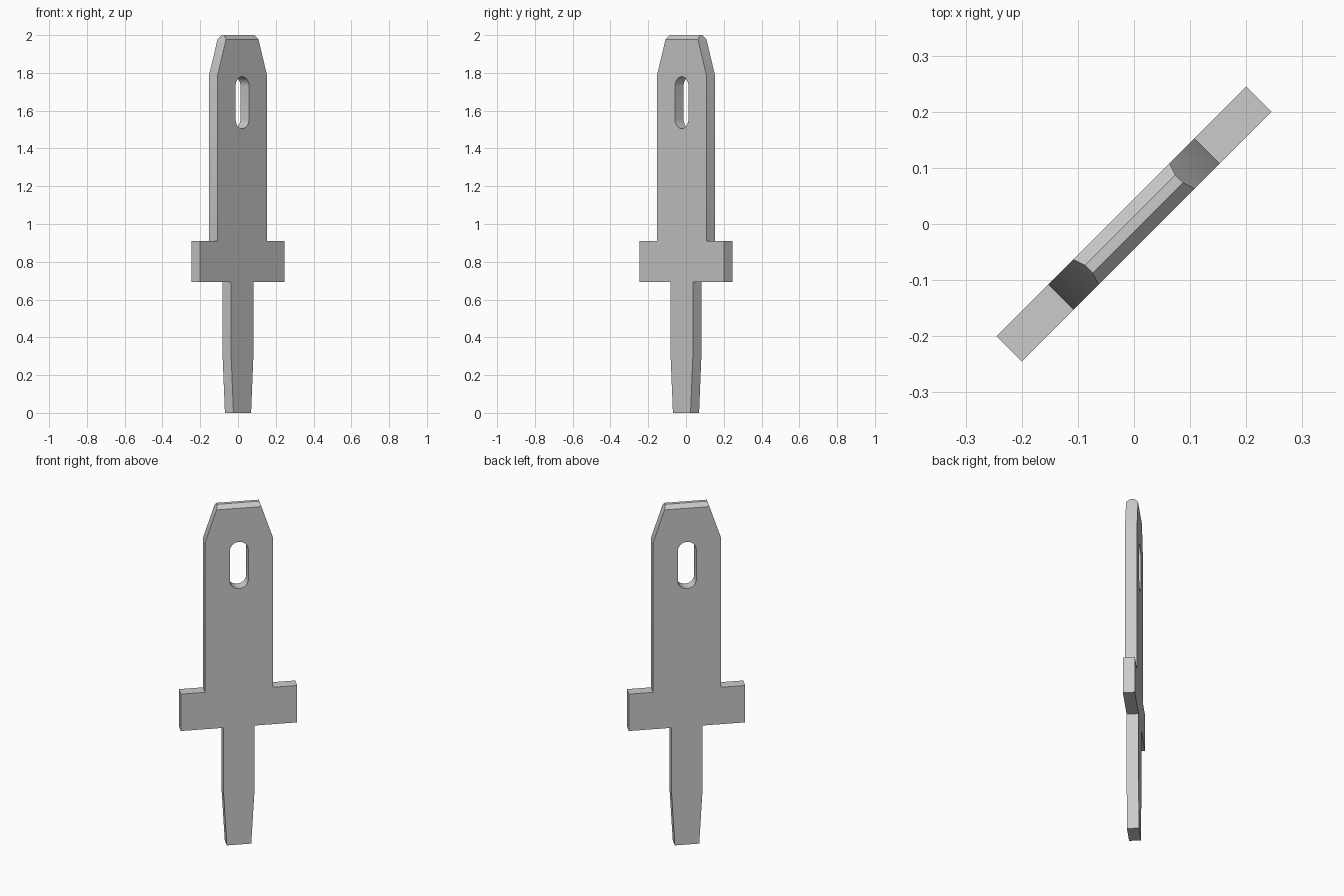
import bpy, bmesh, math

if "Cube" in bpy.data.objects:
    bpy.data.objects.remove(bpy.data.objects["Cube"])

HALF_THICK = 0.032
TURN = math.radians(45)

steel = bpy.data.materials.new("grey_steel")
steel.use_nodes = True
colour = (0.6, 0.6, 0.6, 1)
steel.diffuse_color = colour
steel.node_tree.nodes["Principled BSDF"].inputs["Base Color"].default_value = colour


def plate(name, outline, half_thick, chamfer=0):
    """Extrude an (x, z) outline through y, optionally chamfering the top edges."""
    bm = bmesh.new()
    face = bm.faces.new([bm.verts.new((x, -half_thick, z)) for x, z in outline])
    side = bmesh.ops.extrude_face_region(bm, geom=[face])["geom"]
    moved = [v for v in side if isinstance(v, bmesh.types.BMVert)]
    bmesh.ops.translate(bm, verts=moved, vec=(0, 2 * half_thick, 0))
    bmesh.ops.recalc_face_normals(bm, faces=bm.faces)
    if chamfer:
        top = max(v.co.z for v in bm.verts)
        rim = [e for e in bm.edges
               if all(v.co.z > top - 0.001 for v in e.verts)
               and abs(e.verts[0].co.y - e.verts[1].co.y) < 0.001]
        bmesh.ops.bevel(bm, geom=rim, offset=chamfer, segments=1, affect='EDGES')
    mesh = bpy.data.meshes.new(name)
    bm.to_mesh(mesh)
    bm.free()
    mesh.materials.append(steel)
    obj = bpy.data.objects.new(name, mesh)
    bpy.context.collection.objects.link(obj)
    obj.rotation_euler.z = TURN
    return obj


# Blade silhouette: one side from tip to top, then mirrored
half = [(0.066, 0), (0.085, 0.33), (0.085, 0.693), (0.315, 0.693),
        (0.315, 0.91), (0.184, 0.91), (0.184, 1.79), (0.114, 2.0)]
outline = half + [(-x, z) for x, z in reversed(half)]
blade = plate("blade_with_crossbar", outline, HALF_THICK, chamfer=0.022)

# Rounded slot cut through the upper blade
radius, low, high, steps = 0.05, 1.555, 1.73, 16
slot = []
for start, centre in ((0, high), (math.pi, low)):
    for i in range(steps + 1):
        a = start + math.pi * i / steps
        slot.append((radius * math.cos(a), centre + radius * math.sin(a)))
cutter = plate("slot_cutter", slot, 0.1)
cutter.hide_render = True

cut = blade.modifiers.new("slot", 'BOOLEAN')
cut.operation = 'DIFFERENCE'
cut.solver = 'EXACT'
cut.object = cutter
bpy.context.view_layer.update()
bpy.ops.object.select_all(action='DESELECT')
blade.select_set(True)
bpy.context.view_layer.objects.active = blade
bpy.ops.object.modifier_apply(modifier=cut.name)
bpy.data.objects.remove(cutter)

bpy.ops.object.shade_smooth_by_angle(angle=math.radians(30))
